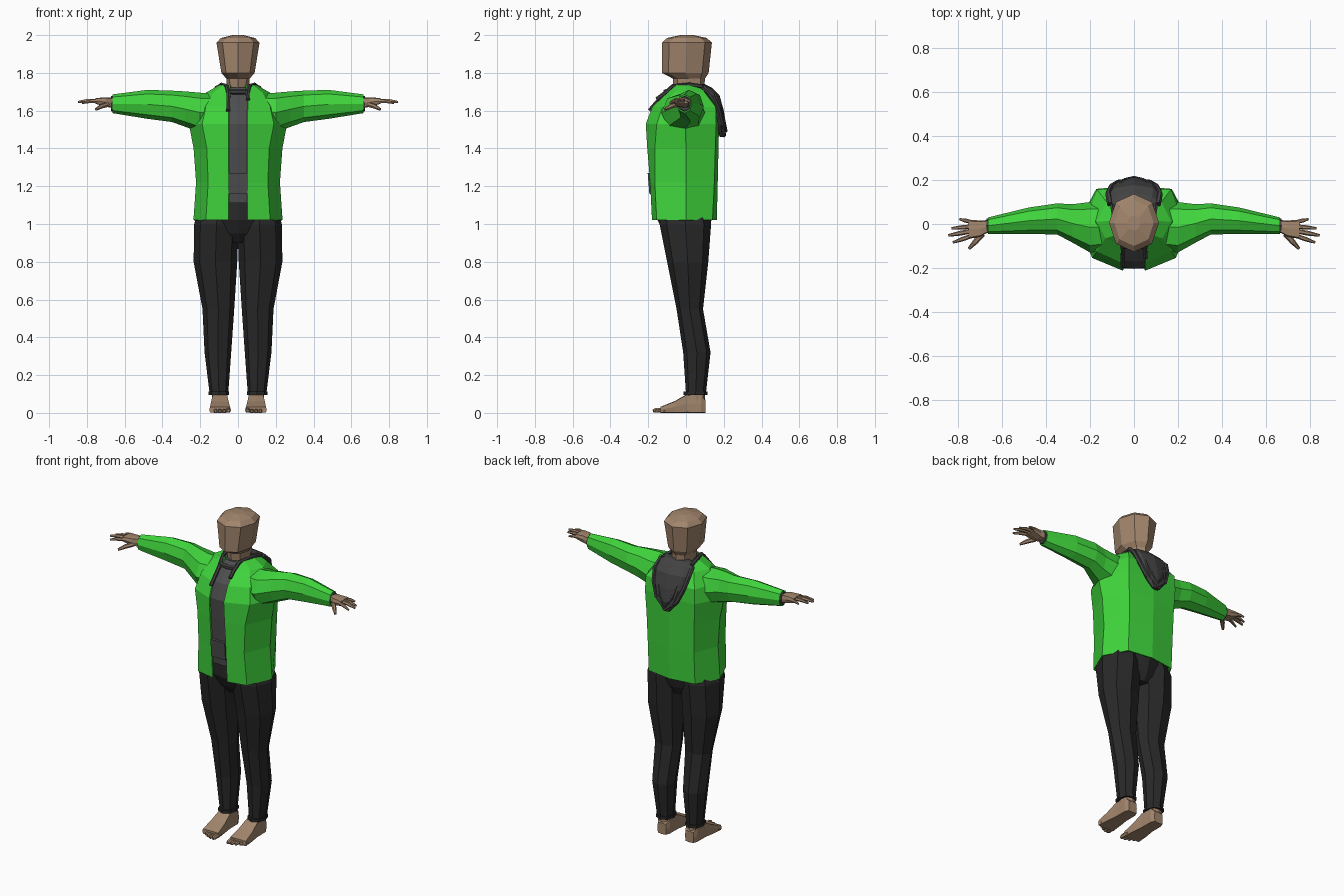
import bpy, bmesh, math
from mathutils import Vector

cube = bpy.data.objects.get("Cube")
if cube:
    bpy.data.objects.remove(cube)


def material(name, rgb):
    m = bpy.data.materials.new(name)
    m.use_nodes = True
    m.diffuse_color = (*rgb, 1)
    m.node_tree.nodes["Principled BSDF"].inputs["Base Color"].default_value = (*rgb, 1)
    return m


GREEN = material("jacket_green", (0.05, 0.66, 0.045))
SKIN = material("skin_tan", (0.36, 0.235, 0.15))
BLACK = material("trouser_black", (0.022, 0.022, 0.022))
GREY = material("shirt_grey", (0.075, 0.075, 0.078))
CHARCOAL = material("hood_charcoal", (0.055, 0.055, 0.057))


def loft(name, rings, mat, closed=True, mirror=False, thickness=0):
    """Skin a list of equal-length rings; closed lofts get end caps."""
    bm = bmesh.new()
    vs = [[bm.verts.new(p) for p in r] for r in rings]
    n = len(rings[0])
    for a, b in zip(vs, vs[1:]):
        for j in range(n if closed else n - 1):
            k = (j + 1) % n
            bm.faces.new((a[j], a[k], b[k], b[j]))
    if closed:
        bm.faces.new(vs[0][::-1])
        bm.faces.new(vs[-1])
        bmesh.ops.recalc_face_normals(bm, faces=bm.faces)
    me = bpy.data.meshes.new(name)
    bm.to_mesh(me)
    bm.free()
    me.materials.append(mat)
    ob = bpy.data.objects.new(name, me)
    bpy.context.collection.objects.link(ob)
    if mirror:
        mod = ob.modifiers.new("mirror", "MIRROR")
        mod.use_clip = True
    if thickness:
        mod = ob.modifiers.new("thickness", "SOLIDIFY")
        mod.thickness, mod.offset = thickness, -1
    return ob


def section(axis, at, u0, u1, v0, v1, d=0.72):
    """Eight-sided ring across an axis, d sets how square its corners are."""
    cu, cv, hu, hv = (u0 + u1) / 2, (v0 + v1) / 2, (u1 - u0) / 2, (v1 - v0) / 2
    shape = [(1, 0), (d, d), (0, 1), (-d, d), (-1, 0), (-d, -d), (0, -1), (d, -d)]
    pts = []
    for a, b in shape:
        p = [cu + a * hu, cv + b * hv]
        p.insert("xyz".index(axis), at)
        pts.append(Vector(p))
    return pts


def stack(name, axis, rows, mat, mirror=False, d=0.72):
    return loft(name, [section(axis, *r, d=d) for r in rows], mat, mirror=mirror)


def tube(name, path, radii, mat, ref=(0, 1, 0), sides=6, mirror=False):
    path = [Vector(p) for p in path]
    rings = []
    for i, p in enumerate(path):
        t = (path[min(i + 1, len(path) - 1)] - path[max(i - 1, 0)]).normalized()
        u = t.cross(Vector(ref)).normalized()
        v = t.cross(u)
        angles = [math.tau * k / sides for k in range(sides)]
        rings.append([p + radii[i] * (math.cos(a) * u + math.sin(a) * v) for a in angles])
    return loft(name, rings, mat, mirror=mirror)


# Head and neck
stack("head", "z", [
    (1.66, -.055, .055, -.06, .095), (1.77, -.062, .062, -.07, .1),
    (1.8, -.088, .088, -.127, .12), (1.96, -.114, .114, -.127, .137),
    (1.985, -.09, .09, -.1, .11), (2.0, -.03, .03, -.03, .04)], SKIN)

# Torso: half outlines from front edge to centre back
torso = [
    (1.02, (.05, -.18), (.17, -.155), (.236, 0), (.16, .14), (0, .163)),
    (1.22, (.05, -.19), (.158, -.165), (.222, 0), (.16, .15), (0, .168)),
    (1.40, (.05, -.205), (.165, -.165), (.235, 0), (.165, .155), (0, .172)),
    (1.53, (.05, -.213), (.19, -.155), (.26, -.005), (.172, .16), (0, .175)),
    (1.62, (.052, -.178), (.17, -.125), (.225, 0), (.168, .157), (0, .165)),
    (1.695, (.052, -.1), (.13, -.065), (.17, .01), (.125, .1), (0, .12)),
    (1.735, (.04, -.072), (.08, -.05), (.1, .015), (.07, .08), (0, .09)),
]
loft("jacket_body", [[(x, y, row[0]) for x, y in row[1:]] for row in torso],
     GREEN, closed=False, mirror=True, thickness=.008)

# Shirt fills the jacket opening
inner = []
for z, *pts in torso:
    half = [(x * .94, y * .94) for x, y in pts]
    half.insert(0, (0, half[0][1] - .004))
    other = [(-x, y) for x, y in half[-2:0:-1]]
    inner.append([(x, y, max(z, 1.11) - .012 * (z > 1.7)) for x, y in half + other])
loft("shirt", inner, GREY)
loft("shirt_pocket", [[(x, y, z) for x, y in
     ((-.049, f), (.049, f), (.049, f + .02), (-.049, f + .02))]
     for z, f in ((1.16, -.194), (1.27, -.203))], GREY)

# Sleeves and cuffs
stack("sleeve", "x", [
    (.12, -.12, .10, 1.50, 1.69), (.2, -.13, .10, 1.485, 1.695),
    (.28, -.085, .09, 1.515, 1.702), (.35, -.048, .094, 1.54, 1.706),
    (.48, -.045, .075, 1.557, 1.71), (.665, -.046, .03, 1.587, 1.686)],
    GREEN, mirror=True)
stack("sleeve_cuff", "x", [(.655, -.042, .027, 1.592, 1.681),
                           (.673, -.04, .025, 1.598, 1.676)], CHARCOAL, mirror=True)

# Hands
stack("palm", "x", [
    (.66, -.035, .018, 1.615, 1.668), (.70, -.058, .016, 1.62, 1.67),
    (.755, -.068, .02, 1.637, 1.667)], SKIN, mirror=True, d=.85)
fingers = {
    "little_finger": ((.745, .01, 1.65), (.795, .022, 1.645), .009),
    "ring_finger": ((.745, -.012, 1.653), (.832, -.02, 1.645), .010),
    "middle_finger": ((.745, -.033, 1.653), (.846, -.052, 1.646), .011),
    "index_finger": ((.745, -.056, 1.65), (.825, -.084, 1.64), .010),
    "thumb": ((.69, -.045, 1.632), (.752, -.112, 1.607), .013),
}
for name, (base, tip, r) in fingers.items():
    mid = (Vector(base) + Vector(tip)) / 2 + Vector((0, 0, .004))
    tube(name, [base, mid, tip], [r, r, r * .55], SKIN, ref=(0, 0, 1), mirror=True)

# Hood hanging on the back, with rim and neck edge
stack("hood", "z", [
    (1.46, -.025, .025, .18, .206), (1.52, -.075, .075, .155, .213),
    (1.60, -.108, .108, .13, .2), (1.68, -.122, .122, .08, .178),
    (1.72, -.115, .115, .05, .14), (1.74, -.09, .09, .045, .1)], CHARCOAL)
side = [(.11, .09, 1.725), (.118, .14, 1.68), (.104, .17, 1.61), (.07, .19, 1.53)]
rim = side + [(0, .2, 1.472)] + [(-x, y, z) for x, y, z in reversed(side)]
tube("hood_rim", rim, [.013] * len(rim), CHARCOAL)
tube("hood_seam", [(x * .6, y + .012, z * .9 + .168) for x, y, z in rim[1:-1]],
     [.008] * (len(rim) - 2), CHARCOAL)
for name, s, low in (("left_hood_edge", 1, 1.66), ("right_hood_edge", -1, 1.6)):
    front = -.155 if low > 1.63 else -.193
    path = [(s * .053, front, low), (s * .05, -.115, 1.69),
            (s * .06, -.07, 1.73), (s * .088, .02, 1.738), (s * .1, .09, 1.728)]
    tube(name, path, [.011] * 5, CHARCOAL, ref=(1, 0, 0))
tube("collar_bar", [(-.05, -.098, 1.70), (0, -.108, 1.70), (.05, -.098, 1.70)],
     [.014] * 3, CHARCOAL)

# Trousers
stack("trouser_seat", "z", [
    (.9, -.12, .12, -.07, .09), (.95, -.18, .18, -.115, .115),
    (1.02, -.21, .21, -.15, .135), (1.13, -.2, .2, -.15, .13)], BLACK)
stack("trouser_leg", "z", [
    (.10, .052, .15, 0, .105), (.32, .036, .177, -.015, .13),
    (.55, .02, .188, -.05, .09), (.80, .004, .235, -.1, .118),
    (1.0, -.004, .232, -.14, .133), (1.12, 0, .195, -.12, .1)],
    BLACK, mirror=True)
stack("trouser_cuff", "z", [(.095, .047, .155, -.014, .115),
                            (.113, .047, .155, -.014, .115)], BLACK, mirror=True)

# Feet and toes
stack("ankle", "z", [(.02, .058, .135, .005, .1), (.12, .062, .138, .01, .1)],
      SKIN, mirror=True, d=.8)
stack("foot", "y", [
    (.103, .066, .125, 0, .07), (.08, .055, .136, 0, .095), (0, .054, .137, 0, .097),
    (-.06, .046, .146, 0, .062), (-.135, .038, .152, 0, .032)],
    SKIN, mirror=True, d=.93)
for i in range(5):
    x = .051 + .0225 * i
    r = .014 if i == 0 else .011
    tip = -.176 + .003 * i * i
    tube("toe_%d" % (i + 1), [(x, -.11, r), (x, tip + .015, r), (x, tip, r * .8)],
         [r, r, r * .6], SKIN, ref=(0, 0, 1), mirror=True)
